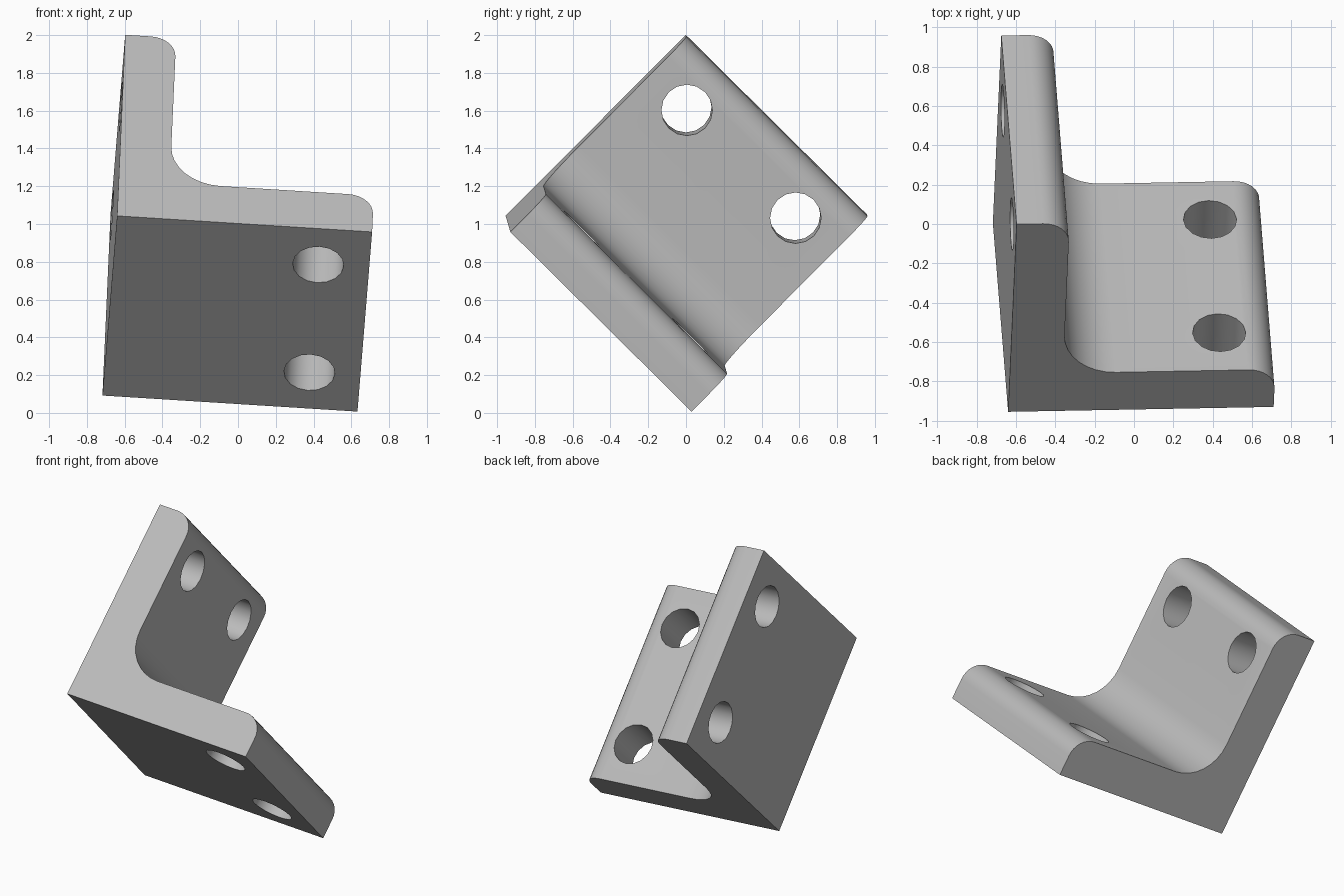
import bpy, bmesh, math
from mathutils import Matrix, Vector

cube = bpy.data.objects.get("Cube")
if cube:
    bpy.data.objects.remove(cube, do_unlink=True)

SIDE = 1.353          # leg length and bracket width
T = SIDE / 5          # leg thickness, also the inner fillet radius
R = SIDE / 10         # tip rounding and hole radius

# Tilted frame: one leg, other leg, width direction
leg_a = Vector((1.35, 0.025, -0.085)).normalized()
leg_b = Vector((0.04, 0.955, 0.96))
leg_b = (leg_b - leg_a * leg_b.dot(leg_a)).normalized()
across = leg_a.cross(leg_b)
pose = Matrix.Translation((-0.64, -0.955, 1.043)) @ Matrix(
    (leg_a, leg_b, across)).transposed().to_4x4()


def arc(cx, cy, r, start, end, steps=8):
    angles = [math.radians(start + (end - start) * i / steps) for i in range(steps + 1)]
    return [(cx + r * math.cos(t), cy + r * math.sin(t)) for t in angles]


def make_object(name, bm):
    bmesh.ops.recalc_face_normals(bm, faces=bm.faces[:])
    mesh = bpy.data.meshes.new(name)
    bm.to_mesh(mesh)
    bm.free()
    obj = bpy.data.objects.new(name, mesh)
    bpy.context.collection.objects.link(obj)
    obj.matrix_world = pose
    return obj


# Angle bracket: rounded L profile extruded across its width
profile = [(0, 0), (SIDE, 0)]
profile += arc(SIDE - R, T - R, R, 0, 90)
profile += arc(2 * T, 2 * T, T, 270, 180)
profile += arc(T - R, SIDE - R, R, 0, 90)
profile += [(0, SIDE)]
bm = bmesh.new()
face = bm.faces.new([bm.verts.new((x, y, 0)) for x, y in profile])
extruded = bmesh.ops.extrude_face_region(bm, geom=[face])
bmesh.ops.translate(bm, vec=(0, 0, -SIDE),
                    verts=[v for v in extruded["geom"] if isinstance(v, bmesh.types.BMVert)])
bracket = make_object("angle_bracket", bm)

# Screw holes: two through each leg
bm = bmesh.new()
for across_pos in (-T, T - SIDE):
    for centre, turn in (((SIDE - T, T / 2, across_pos), Matrix.Rotation(math.pi / 2, 4, "X")),
                         ((T / 2, SIDE - T, across_pos), Matrix.Rotation(math.pi / 2, 4, "Y"))):
        bmesh.ops.create_cone(bm, cap_ends=True, segments=16, radius1=R, radius2=R,
                              depth=T * 2, matrix=Matrix.Translation(centre) @ turn)
cutter = make_object("hole_cutter", bm)
cutter.hide_render = True

cut = bracket.modifiers.new("screw_holes", "BOOLEAN")
cut.operation = "DIFFERENCE"
cut.solver = "EXACT"
cut.object = cutter
bpy.ops.object.select_all(action="DESELECT")
bracket.select_set(True)
bpy.context.view_layer.objects.active = bracket
bpy.ops.object.modifier_apply(modifier=cut.name)
bpy.data.objects.remove(cutter, do_unlink=True)

# Plain grey finish
grey = bpy.data.materials.new("light_grey")
grey.use_nodes = True
colour = (0.5, 0.5, 0.5, 1)
grey.diffuse_color = colour
grey.node_tree.nodes["Principled BSDF"].inputs["Base Color"].default_value = colour
bracket.data.materials.clear()
bracket.data.materials.append(grey)
bpy.ops.object.shade_smooth_by_angle(angle=math.radians(30))
